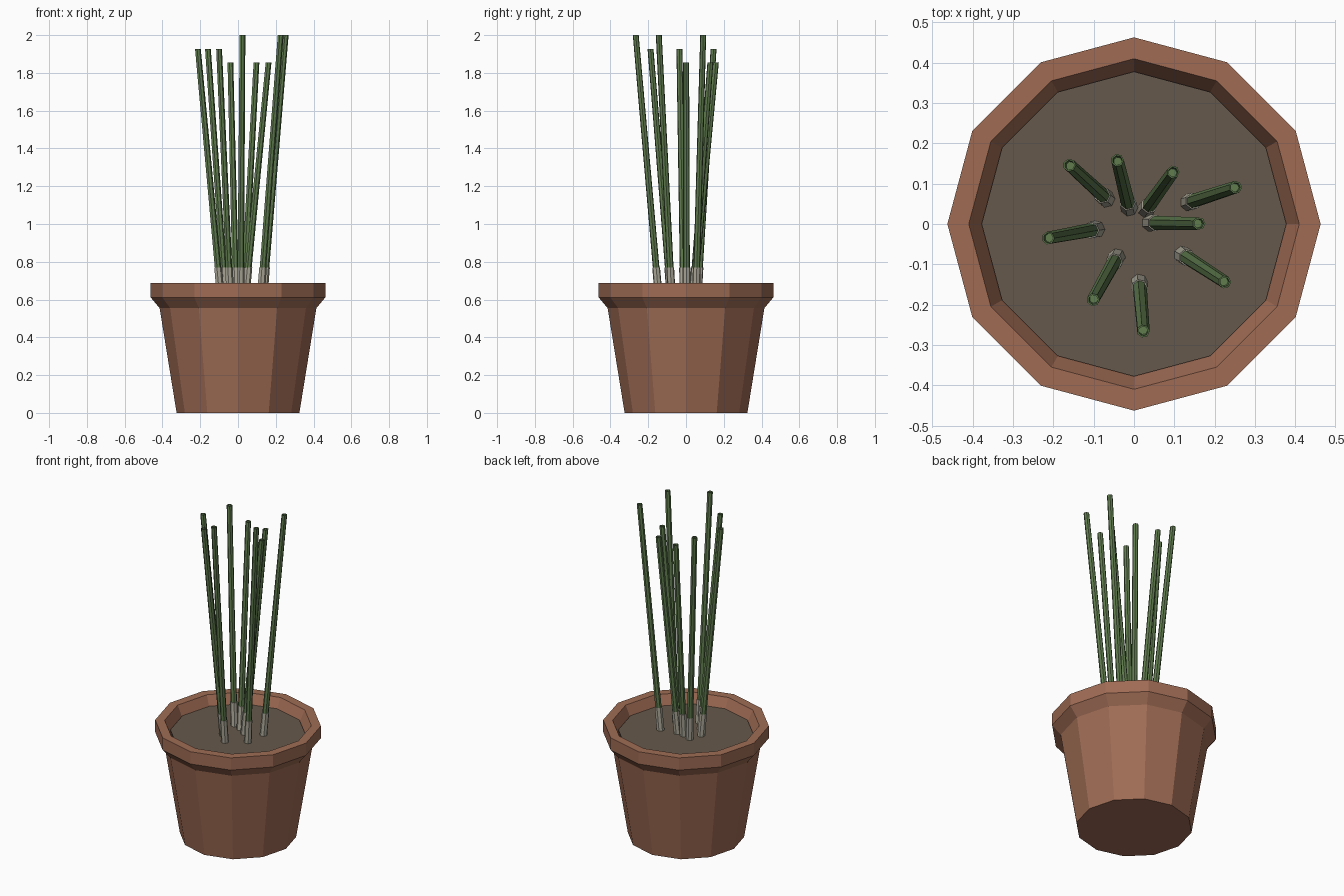
import bpy, bmesh, math
from mathutils import Vector

if "Cube" in bpy.data.objects:
    bpy.data.objects.remove(bpy.data.objects["Cube"])


def material(name, rgb):
    m = bpy.data.materials.new(name)
    m.diffuse_color = (*rgb, 1)
    m.use_nodes = True
    m.node_tree.nodes["Principled BSDF"].inputs["Base Color"].default_value = m.diffuse_color
    return m


TERRACOTTA = material("terracotta", (0.35, 0.15, 0.09))
SOIL = material("soil", (0.13, 0.098, 0.07))
GREEN = material("stem green", (0.115, 0.20, 0.075))
PALE = material("pale stem base", (0.42, 0.40, 0.32))


def lathe(name, rings, sides, mat, axis_from=None, axis_to=None):
    """Flat-faced solid from (radius, height) rings, capped at both ends."""
    bm = bmesh.new()
    loops = []
    for r, z in rings:
        loops.append([bm.verts.new((r * math.cos(2 * math.pi * i / sides),
                                    r * math.sin(2 * math.pi * i / sides), z))
                      for i in range(sides)])
    for a, b in zip(loops, loops[1:]):
        for i in range(sides):
            j = (i + 1) % sides
            bm.faces.new((a[i], a[j], b[j], b[i]))
    bm.faces.new(loops[0][::-1])
    bm.faces.new(loops[-1])
    # Shear along the lean so the ends stay level
    if axis_from is not None:
        lean = axis_to - axis_from
        for v in bm.verts:
            t = (v.co.z - axis_from.z) / lean.z
            v.co.x += axis_from.x + lean.x * t
            v.co.y += axis_from.y + lean.y * t
    bmesh.ops.recalc_face_normals(bm, faces=bm.faces)
    mesh = bpy.data.meshes.new(name)
    bm.to_mesh(mesh)
    bm.free()
    mesh.materials.append(mat)
    obj = bpy.data.objects.new(name, mesh)
    bpy.context.collection.objects.link(obj)
    return obj


# Twelve-sided pot with flared rim
lathe("pot", [(0.325, 0), (0.415, 0.555), (0.463, 0.612), (0.463, 0.687),
              (0.41, 0.687), (0.375, 0.61)], 12, TERRACOTTA)
# Soil disc
lathe("soil", [(0.375, 0.60), (0.378, 0.63)], 12, SOIL)

# Leaning stems: base x, base y, top x, top y, top z
SOIL_Z = 0.62
STEMS = [
    (-0.093, -0.013, -0.213, -0.035, 1.927),
    (-0.068, 0.062, -0.160, 0.146, 1.927),
    (-0.042, -0.082, -0.101, -0.188, 1.927),
    (-0.012, 0.040, -0.041, 0.158, 1.855),
    (0.013, -0.145, 0.023, -0.266, 2.0),
    (0.030, 0.036, 0.097, 0.129, 1.855),
    (0.040, 0.003, 0.161, 0.001, 1.855),
    (0.120, -0.076, 0.225, -0.144, 2.0),
    (0.135, 0.053, 0.252, 0.091, 2.0),
]
for n, (bx, by, tx, ty, tz) in enumerate(STEMS, 1):
    base, top = Vector((bx, by, SOIL_Z)), Vector((tx, ty, tz))
    # Stem with a hollow cut end
    lathe(f"stem_{n}", [(0.018, 0.74), (0.016, tz), (0.012, tz), (0.011, tz - 0.03)],
          7, GREEN, base, top)
    # Pale sleeve at the foot
    lathe(f"stem_base_{n}", [(0.022, SOIL_Z), (0.021, 0.77)], 7, PALE, base, top)
